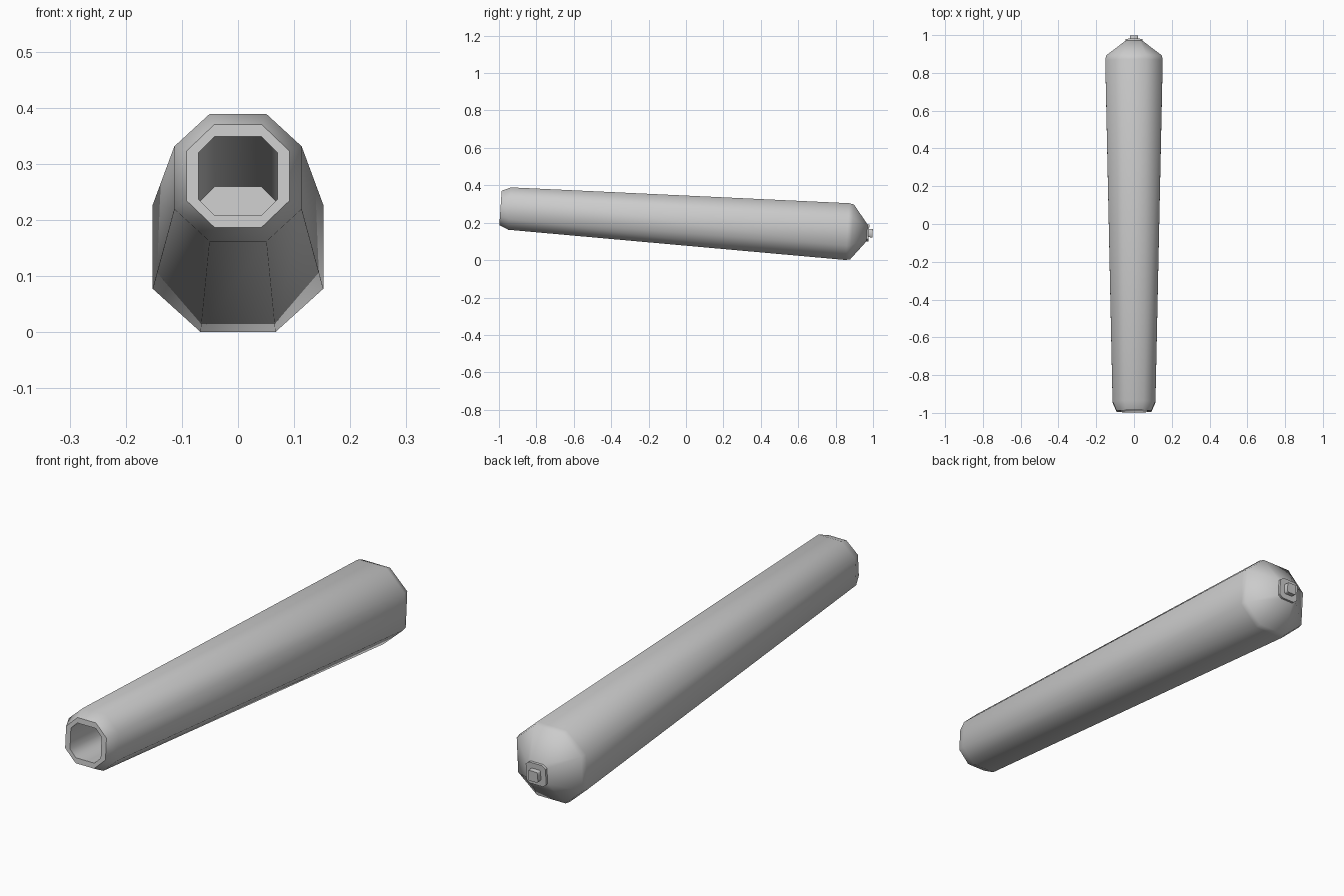
import bpy, bmesh, math

if "Cube" in bpy.data.objects:
    bpy.data.objects.remove(bpy.data.objects["Cube"])

TILT = math.radians(-3.9)
HEIGHT = 0.2112


def loft(name, rings):
    """Skin chamfered-square rings (t along axis, half size, flat half x, flat half z)."""
    bm = bmesh.new()
    loops = []
    for t, r, fx, fz in rings:
        pts = [(fx, r), (r, fz), (r, -fz), (fx, -r),
               (-fx, -r), (-r, -fz), (-r, fz), (-fx, r)]
        loops.append([bm.verts.new((x, t, z)) for x, z in pts])
    for a, b in zip(loops, loops[1:]):
        for i in range(8):
            j = (i + 1) % 8
            bm.faces.new((a[i], a[j], b[j], b[i]))
    bm.faces.new(loops[0])
    bm.faces.new(loops[-1])
    bmesh.ops.recalc_face_normals(bm, faces=bm.faces)
    mesh = bpy.data.meshes.new(name)
    bm.to_mesh(mesh)
    bm.free()
    ob = bpy.data.objects.new(name, mesh)
    bpy.context.collection.objects.link(ob)
    ob.location.z = HEIGHT
    ob.rotation_euler.x = TILT
    bpy.ops.object.select_all(action='DESELECT')
    ob.select_set(True)
    bpy.context.view_layer.objects.active = ob
    bpy.ops.object.shade_smooth_by_angle(angle=math.radians(51))
    return ob


# tapered barrel with the deep bore, from bore floor out to the rear cone
loft("barrel", [
    (0.33, 0.070, 0.043, 0.043),
    (-0.994, 0.070, 0.042, 0.042),
    (-0.994, 0.092, 0.042, 0.044),
    (-0.945, 0.1135, 0.051, 0.056),
    (0.865, 0.152, 0.067, 0.075),
    (0.890, 0.147, 0.065, 0.073),
    (0.970, 0.045, 0.030, 0.033),
])

# plate at the cone tip and the small knob behind it
loft("tip_plate", [(0.965, 0.045, 0.030, 0.033), (0.980, 0.045, 0.030, 0.033)])
loft("knob", [(0.975, 0.022, 0.018, 0.018), (1.0, 0.022, 0.018, 0.018)])
